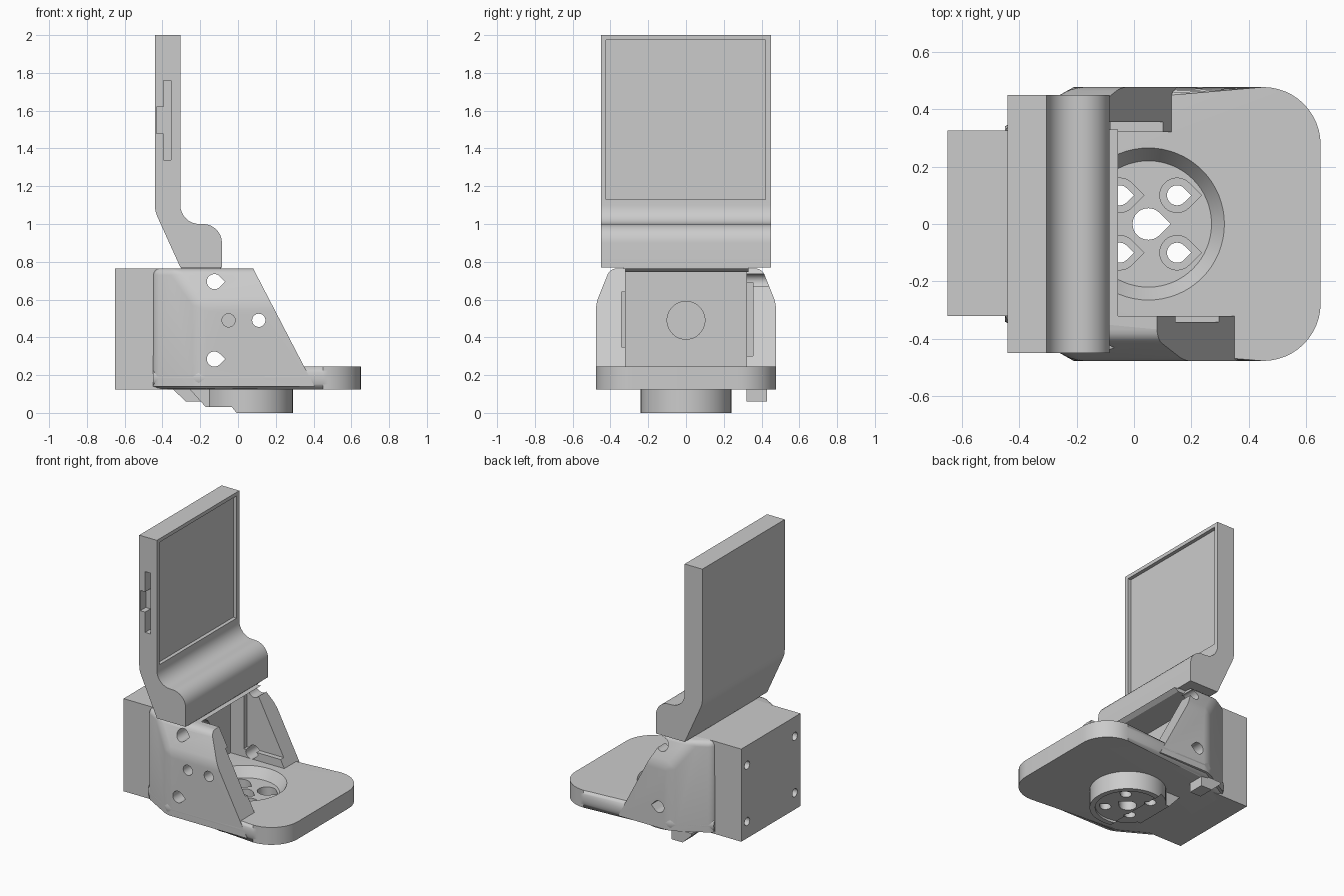
import bpy, bmesh
from math import cos, sin, pi, radians, sqrt
from mathutils import Vector

if "Cube" in bpy.data.objects:
    bpy.data.objects.remove(bpy.data.objects["Cube"], do_unlink=True)

grey = bpy.data.materials.new("light_grey")
grey.use_nodes = True
COLOUR = (0.6, 0.6, 0.6, 1)
grey.diffuse_color = COLOUR
grey.node_tree.nodes["Principled BSDF"].inputs["Base Color"].default_value = COLOUR


def finish(name, bm):
    bmesh.ops.recalc_face_normals(bm, faces=bm.faces)
    me = bpy.data.meshes.new(name)
    bm.to_mesh(me)
    bm.free()
    me.materials.append(grey)
    ob = bpy.data.objects.new(name, me)
    bpy.context.collection.objects.link(ob)
    return ob


def prism_bm(pts, axis, a, b):
    """Extrude a 2D outline along an axis from a to b."""
    place = {"x": lambda p, t: (t, p[0], p[1]),
             "y": lambda p, t: (p[0], t, p[1]),
             "z": lambda p, t: (p[0], p[1], t)}[axis]
    bm = bmesh.new()
    low = [bm.verts.new(place(p, a)) for p in pts]
    high = [bm.verts.new(place(p, b)) for p in pts]
    bm.faces.new(low)
    bm.faces.new(high)
    for i in range(len(pts)):
        j = (i + 1) % len(pts)
        bm.faces.new((low[i], low[j], high[j], high[i]))
    return bm


def prism(name, pts, axis, a, b):
    return finish(name, prism_bm(pts, axis, a, b))


def rect(x0, x1, y0, y1):
    return [(x0, y0), (x1, y0), (x1, y1), (x0, y1)]


def arc(cx, cy, r, start, end, n=8):
    angles = [radians(start + (end - start) * i / n) for i in range(n + 1)]
    return [(cx + r * cos(t), cy + r * sin(t)) for t in angles]


def circle(cx, cy, r, n=48):
    return arc(cx, cy, r, 0, 360 - 360 / n, n - 1)


def teardrop(cx, cy, r):
    return arc(cx, cy, r, 45, 315, 24) + [(cx + r * sqrt(2), cy)]


def activate(ob):
    bpy.ops.object.select_all(action="DESELECT")
    bpy.context.view_layer.objects.active = ob
    ob.select_set(True)


def cut(ob, pts, axis, a, b):
    cutter = prism("cutter", pts, axis, a, b)
    cut_with(ob, cutter)


def cut_with(ob, cutter):
    cutter.hide_render = True
    mod = ob.modifiers.new("cut", "BOOLEAN")
    mod.operation, mod.solver, mod.object = "DIFFERENCE", "EXACT", cutter
    activate(ob)
    bpy.ops.object.modifier_apply(modifier=mod.name)
    bpy.data.objects.remove(cutter, do_unlink=True)


def clip(bm, co, normal):
    """Remove everything on the normal's side of a plane and cap the cut."""
    bmesh.ops.bisect_plane(bm, geom=bm.verts[:] + bm.edges[:] + bm.faces[:],
                           plane_co=co, plane_no=normal, clear_outer=True)
    bmesh.ops.holes_fill(bm, edges=[e for e in bm.edges if e.is_boundary])


Z0, ZF, ZT = 0.125, 0.245, 0.765   # underside, floor and top of the bracket
INNER, OUTER = 0.32, 0.477
HX = 0.05                          # centre of the round mount

# Screen holder: swept side profile with a shallow front recess and side slots
profile = ([(-0.44, 2), (-0.44, 1.1)] + arc(-0.29, 1.1, 0.15, 180, 206, 5)
           + [(-0.305, 0.77), (-0.085, 0.77)]
           + arc(-0.185, 0.9, 0.1, 0, 90) + arc(-0.205, 1.1, 0.1, 270, 180)
           + [(-0.305, 2)])
holder = prism("screen_holder", profile, "y", -0.45, 0.45)
cut(holder, rect(-0.423, 0.42, 1.13, 1.975), "x", -0.33, -0.2)
cut(holder, rect(-0.395, -0.355, 1.34, 1.76), "y", -0.6, -0.39)
cut(holder, rect(-0.432, -0.39, 1.48, 1.62), "y", -0.6, -0.39)

# Base plate with rounded rim
outline = (arc(0.45, 0.277, 0.2, 0, 90, 12) + [(-0.21, OUTER), (-0.45, 0.34)]
           + [(-0.45, -0.34), (-0.21, -OUTER)] + arc(0.45, -0.277, 0.2, 270, 360, 12))
bm = prism_bm(outline, "z", Z0, ZF)
rim = [e for e in bm.edges if abs(e.verts[0].co.z - e.verts[1].co.z) < 1e-5
       and max(v.co.x for v in e.verts) > -0.4]
bmesh.ops.bevel(bm, geom=rim, offset=0.056, segments=6, profile=0.5, affect="EDGES")
plate = finish("base_plate", bm)

# Round mount under the plate, stepped on its back half
upper = prism_bm(circle(HX, 0, 0.24), "z", 0.03, 0.15)
clip(upper, (-0.17, 0, 0), (-1, 0, 0))
upper = finish("mount_ring", upper)
lower = prism_bm(circle(HX, 0, 0.24), "z", 0, 0.03)
clip(lower, (-0.02, 0, 0.015), (-1, 0, -0.8))
lower = finish("mount_foot", lower)
prism("mount_ramp", [(-0.26, 0.13), (-0.17, 0.03), (-0.15, 0.03), (-0.15, 0.13)],
      "y", -0.14, 0.14)
cut(lower, circle(HX, 0, 0.205), "z", -0.1, 0.015)

# Tapered dish in the plate
bm = bmesh.new()
bmesh.ops.create_cone(bm, cap_ends=True, segments=64, radius1=0.22, radius2=0.265 + 0.045,
                      depth=0.13)
bmesh.ops.translate(bm, verts=bm.verts, vec=(HX, 0, 0.18 + 0.065))
cut_with(plate, finish("cutter", bm))

# Mounting holes through the plate and mount
for part in (plate, upper, lower):
    cut(part, teardrop(HX, 0, 0.055), "z", -0.1, 0.5)
    for dx in (-0.1, 0.1):
        for y in (-0.1, 0.1):
            cut(part, teardrop(HX + dx, y, 0.035), "z", -0.1, 0.5)
            if part is not lower:
                cut(part, teardrop(HX + dx, y, 0.06), "z", 0.1, 0.5)

# Motor block at the rear with corner screw holes and a round shaft hole
block = prism("motor_block", rect(-0.65, -0.28, Z0, ZT), "y", -0.321, 0.325)
for y in (-0.26, 0.26):
    for z in (0.24, 0.63):
        cut(block, circle(y, z, 0.028, 24), "x", -0.7, -0.55)
cut(block, circle(0, 0.49, 0.1), "x", -0.4, -0.2)

# Roof lip under the screen holder
prism("roof_lip", [(-0.3, ZT), (-0.055, ZT), (-0.085, 0.745), (-0.3, 0.745)],
      "y", -0.33, 0.33)
prism("holder_seat", rect(-0.3, -0.09, 0.755, 0.775), "y", -0.33, 0.33)


# Side walls: sloped front edge, leaning top, chamfered rear corner
def side_wall(name, s, foot, pocket_depth, z0, z1):
    bm = prism_bm(rect(-0.45, 0.5, Z0 + 0.015, ZT), "y", s * INNER, s * OUTER)
    slope = Vector((0.52, 0, 0.27)).normalized()
    clip(bm, (0, s * OUTER, 0.58), (0, s * 0.185, 0.075))
    clip(bm, (-0.21, s * OUTER, 0), (-0.137, s * 0.24, 0))
    clip(bm, (foot, 0, ZF), slope)
    bmesh.ops.recalc_face_normals(bm, faces=bm.faces)
    soft = [e for e in bm.edges
            if not any(f.normal.y * s < -0.9 or f.normal.z < -0.9
                       or f.normal.dot(slope) > 0.99 for f in e.link_faces)]
    bmesh.ops.bevel(bm, geom=soft, offset=0.035, segments=4, profile=0.5, affect="EDGES")
    wall = finish(name, bm)
    cut(wall, rect(-0.18, 0.5, z0, z1), "y", s * 0.25, s * (INNER + pocket_depth))
    for z in (0.285, 0.695):
        cut(wall, teardrop(-0.125, z, 0.04), "y", s * 0.2, s * 0.6)
    return wall


front_wall = side_wall("front_side_wall", -1, 0.35, 0.022, 0.35, 0.64)
back_wall = side_wall("back_side_wall", 1, 0.13, 0.035, 0.3, 0.69)
for x in (-0.05, 0.11):
    cut(front_wall, circle(x, 0.49, 0.035, 32), "y", -0.6, -0.2)

# Small cable guide below the back wall
prism("cable_guide", [(-0.345, 0.14), (-0.345, 0.125), (-0.275, 0.06), (-0.19, 0.06),
                      (-0.19, 0.14)], "y", 0.32, 0.43)

# Smooth curved surfaces, keep hard edges
for ob in list(bpy.context.scene.objects):
    if ob.type == "MESH":
        activate(ob)
        bpy.ops.object.shade_smooth_by_angle(angle=radians(30))
